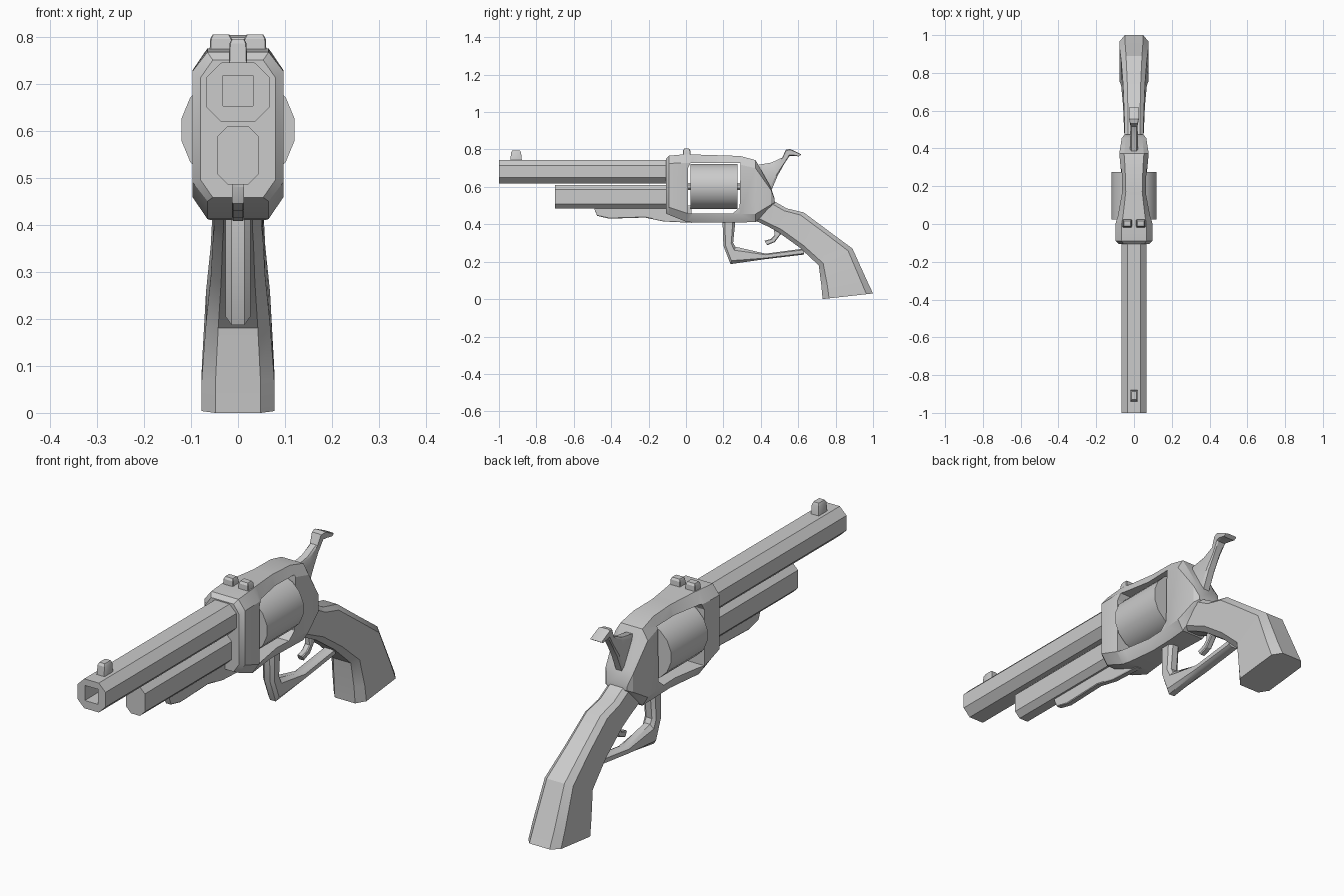
import bpy, bmesh, math
from mathutils import Matrix


def finish(name, bm):
    bmesh.ops.recalc_face_normals(bm, faces=bm.faces)
    me = bpy.data.meshes.new(name)
    bm.to_mesh(me)
    bm.free()
    me.shade_smooth()
    me.set_sharp_from_angle(angle=math.radians(28))
    ob = bpy.data.objects.new(name, me)
    bpy.context.collection.objects.link(ob)
    return ob


def loft(name, sections, flat=0.6, cham=0.15, x=0.0):
    """Chamfered rings (y1, z1, y2, z2, half width) joined into a solid."""
    bm = bmesh.new()
    rings = []
    for y1, z1, y2, z2, hw in sections:
        outline = [(-flat, 0), (flat, 0), (1, cham), (1, 1 - cham),
                   (flat, 1), (-flat, 1), (-1, 1 - cham), (-1, cham)]
        rings.append([bm.verts.new((x + u * hw, y1 + (y2 - y1) * t, z1 + (z2 - z1) * t))
                      for u, t in outline])
    for a, b in zip(rings, rings[1:]):
        for i in range(8):
            j = (i + 1) % 8
            bm.faces.new((a[i], a[j], b[j], b[i]))
    bm.faces.new(rings[0])
    bm.faces.new(rings[-1])
    return finish(name, bm)


def rod(name, y0, y1, z, radius, sides):
    bm = bmesh.new()
    m = (Matrix.Translation((0, (y0 + y1) / 2, z)) @ Matrix.Rotation(math.pi / 2, 4, 'X')
         @ Matrix.Rotation(math.pi / sides, 4, 'Z'))
    bmesh.ops.create_cone(bm, cap_ends=True, segments=sides, radius1=radius,
                          radius2=radius, depth=y1 - y0, matrix=m)
    return finish(name, bm)


def cut(ob, hw, profile):
    """Subtract a (y, z) profile extruded across x."""
    bm = bmesh.new()
    face = bm.faces.new([bm.verts.new((-hw, y, z)) for y, z in profile])
    ext = bmesh.ops.extrude_face_region(bm, geom=[face])
    verts = [g for g in ext['geom'] if isinstance(g, bmesh.types.BMVert)]
    bmesh.ops.translate(bm, verts=verts, vec=(2 * hw, 0, 0))
    cutter = finish("cutter", bm)
    cutter.hide_render = True
    mod = ob.modifiers.new("cut", 'BOOLEAN')
    mod.operation, mod.solver, mod.object = 'DIFFERENCE', 'EXACT', cutter
    bpy.context.view_layer.objects.active = ob
    bpy.ops.object.modifier_apply(modifier=mod.name)
    bpy.data.objects.remove(cutter)
    ob.data.set_sharp_from_angle(angle=math.radians(28))


# Octagonal barrel with a square bore
barrel = loft("barrel", [(y, 0.745, y, 0.618, 0.067) for y in (-1, -0.08)], 0.52, 0.25)
cut(barrel, 0.032, [(-1.1, 0.652), (-0.9, 0.652), (-0.9, 0.717), (-1.1, 0.717)])

# Tube under the barrel and the thin rib beneath it
loft("lower_tube", [(y, 0.61, y, 0.485, 0.045) for y in (-0.7, -0.08)], 0.47, 0.19)
loft("lower_rib", [(y, 0.5, y, z, 0.013) for y, z in
                   ((-0.49, 0.48), (-0.475, 0.445), (-0.41, 0.43),
                    (-0.22, 0.436), (-0.12, 0.415), (0.03, 0.408))], 0.8, 0.05)

# Frame with a through window for the cylinder
frame = loft("frame", [(y, zt, y, zb, hw) for y, zt, zb, hw in (
    (-0.107, 0.75, 0.458, 0.08), (-0.09, 0.767, 0.45, 0.097), (0.005, 0.775, 0.412, 0.097),
    (0.04, 0.773, 0.41, 0.087), (0.17, 0.769, 0.41, 0.065), (0.29, 0.765, 0.41, 0.07),
    (0.372, 0.743, 0.412, 0.078), (0.455, 0.595, 0.492, 0.065), (0.474, 0.535, 0.512, 0.05))],
    0.67, 0.13)
cut(frame, 0.2, [(0.01, 0.458), (0.25, 0.458), (0.287, 0.49),
                 (0.292, 0.728), (0.025, 0.728), (0.01, 0.7)])

# Cylinder and its axle
rod("cylinder", 0.025, 0.275, 0.602, 0.1224, 16)
rod("axle", -0.02, 0.32, 0.602, 0.019, 8)

# Sights: one at the muzzle, a pair on the frame
loft("front_sight", [(-0.94, 0.735, -0.877, 0.735, 0.02), (-0.935, 0.785, -0.882, 0.785, 0.018),
                     (-0.928, 0.795, -0.888, 0.795, 0.013)], 0.9, 0.08)
for side in (-1, 1):
    loft("rear_sight", [(-0.018, 0.76, 0.025, 0.76, 0.025), (-0.016, 0.795, 0.023, 0.795, 0.023),
                        (-0.01, 0.804, 0.017, 0.804, 0.018)], 0.9, 0.08, side * 0.036)

# Hammer with a wider thumb spur
loft("hammer", [(0.34, 0.7, 0.41, 0.56, 0.018), (0.385, 0.718, 0.452, 0.57, 0.02),
                (0.457, 0.73, 0.49, 0.66, 0.02), (0.515, 0.757, 0.525, 0.722, 0.018),
                (0.533, 0.798, 0.554, 0.766, 0.022), (0.556, 0.803, 0.575, 0.766, 0.027),
                (0.618, 0.773, 0.602, 0.763, 0.027)], 0.7, 0.12)

# Grip, flaring toward the butt
loft("grip", [(0.43, 0.56, 0.34, 0.43, 0.048), (0.474, 0.522, 0.385, 0.413, 0.05),
              (0.538, 0.485, 0.44, 0.387, 0.05), (0.63, 0.463, 0.49, 0.36, 0.053),
              (0.76, 0.366, 0.607, 0.276, 0.058), (0.89, 0.27, 0.71, 0.18, 0.068),
              (0.967, 0.1, 0.724, 0.07, 0.077), (1.0, 0.03, 0.73, 0.0, 0.078)], 0.62, 0.13)

# Trigger guard and trigger
loft("trigger_guard", [(0.195, 0.425, 0.265, 0.425, 0.027), (0.2, 0.285, 0.252, 0.3, 0.027),
                       (0.238, 0.187, 0.264, 0.28, 0.027), (0.42, 0.213, 0.425, 0.243, 0.025),
                       (0.63, 0.238, 0.63, 0.27, 0.024)], 0.5, 0.2)
loft("trigger", [(0.47, 0.39, 0.53, 0.37, 0.014), (0.473, 0.34, 0.505, 0.345, 0.014),
                 (0.455, 0.322, 0.475, 0.305, 0.014), (0.42, 0.312, 0.434, 0.288, 0.013)],
     0.7, 0.15)
